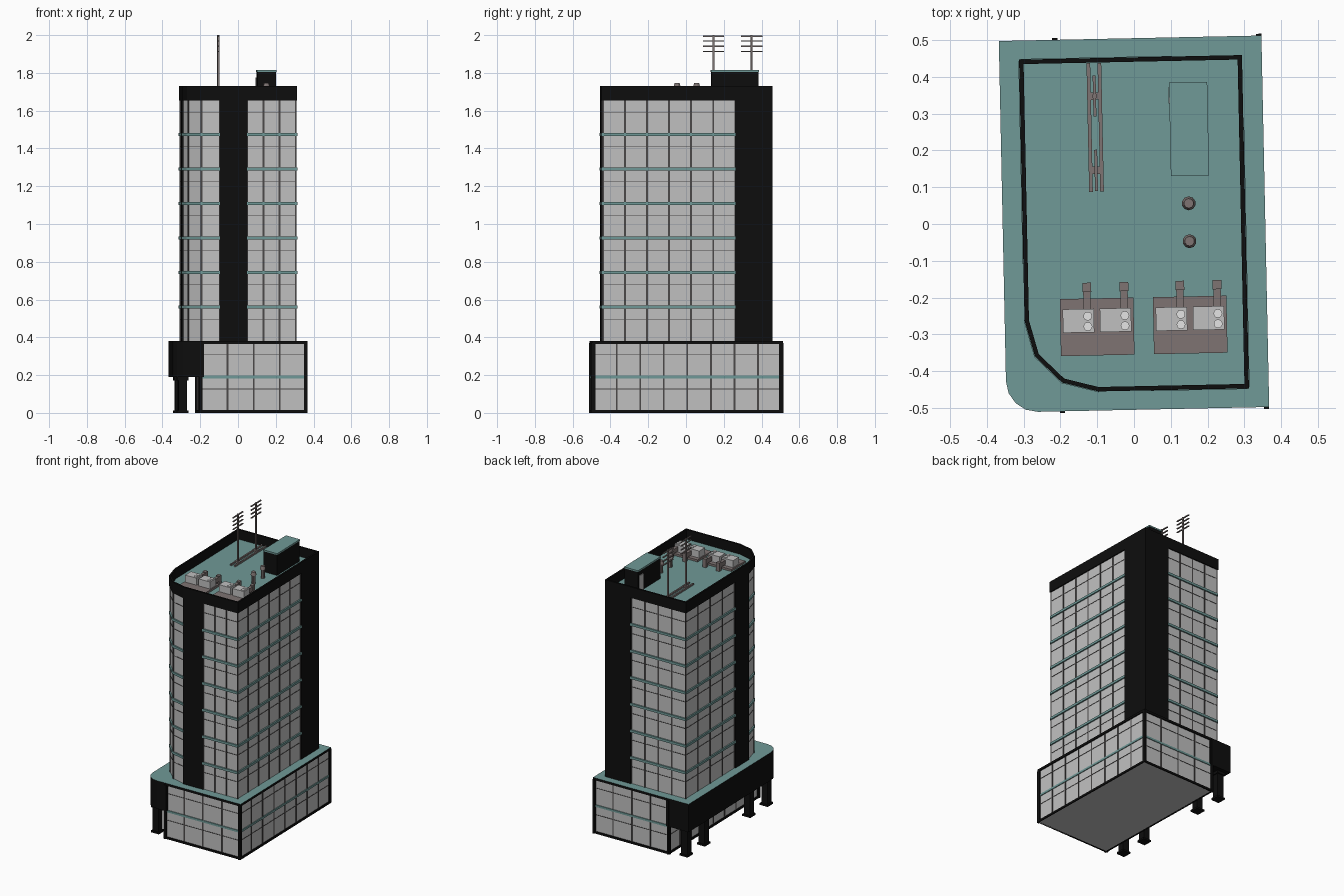
import bpy, bmesh, math
from mathutils import Matrix, Vector

if "Cube" in bpy.data.objects:
    bpy.data.objects.remove(bpy.data.objects["Cube"])

TURN = Matrix.Rotation(math.radians(1.2), 4, 'Z')   # whole block sits slightly askew


def material(name, rgb):
    m = bpy.data.materials.new(name)
    m.diffuse_color = (*rgb, 1)
    m.use_nodes = True
    m.node_tree.nodes["Principled BSDF"].inputs["Base Color"].default_value = m.diffuse_color
    return m


BLACK = material("black cladding", (0.004, 0.004, 0.004))
GLASS = material("pale grey panel", (0.53, 0.53, 0.53))
TEAL = material("teal", (0.16, 0.32, 0.31))
LINE = material("dark grey mullion", (0.07, 0.065, 0.065))
METAL = material("warm grey metal", (0.21, 0.175, 0.17))
WHITE = material("off white", (0.78, 0.78, 0.78))


def finish(name, bm, mat, top=None):
    """Make an object; faces looking up may take a second material."""
    bmesh.ops.recalc_face_normals(bm, faces=bm.faces)
    bm.normal_update()
    me = bpy.data.meshes.new(name)
    me.materials.append(mat)
    if top:
        me.materials.append(top)
        for f in bm.faces:
            f.material_index = 1 if f.normal.z > 0.9 else 0
    bm.transform(TURN)
    bm.to_mesh(me)
    bm.free()
    ob = bpy.data.objects.new(name, me)
    bpy.context.collection.objects.link(ob)
    return ob


def add_box(bm, x0, x1, y0, y1, z0, z1):
    m = Matrix.Translation(((x0 + x1) / 2, (y0 + y1) / 2, (z0 + z1) / 2))
    bmesh.ops.create_cube(bm, size=1, matrix=m @ Matrix.Diagonal((x1 - x0, y1 - y0, z1 - z0, 1)))


def boxes(name, mat, items, top=None):
    bm = bmesh.new()
    for b in items:
        add_box(bm, *b)
    return finish(name, bm, mat, top)


def add_cyl(bm, x, y, z0, z1, r, n, r2=None):
    bmesh.ops.create_cone(bm, cap_ends=True, segments=n, radius1=r, radius2=r2 or r,
                          depth=z1 - z0, matrix=Matrix.Translation((x, y, (z0 + z1) / 2)))


def prism(name, pts, z0, z1, mat, top=None):
    bm = bmesh.new()
    low = [bm.verts.new((x, y, z0)) for x, y in pts]
    high = [bm.verts.new((x, y, z1)) for x, y in pts]
    bm.faces.new(low[::-1])
    bm.faces.new(high)
    for i in range(len(pts)):
        bm.faces.new((low[i - 1], low[i], high[i], high[i - 1]))
    return finish(name, bm, mat, top)


def outline(hx, hy, r, n):
    """Rectangle with the front-left corner rounded, counter-clockwise."""
    arc = [(-hx + r + r * math.cos(a), -hy + r + r * math.sin(a))
           for a in (math.pi + math.pi / 2 * i / n for i in range(n + 1))]
    return [(hx, -hy), (hx, hy), (-hx, hy)] + arc


def add_bar(bm, p, q, z0, z1, out, ext=0.0):
    """Bar along a wall segment p-q standing proud of it by out."""
    p, q = Vector(p), Vector(q)
    d = (q - p).normalized()
    c = (p + q) / 2
    m = Matrix.Translation((c.x, c.y, (z0 + z1) / 2)) @ Matrix.Rotation(math.atan2(d.y, d.x), 4, 'Z')
    bmesh.ops.create_cube(bm, size=1, matrix=m @ Matrix.Diagonal(((q - p).length + 2 * ext, 2 * out, z1 - z0, 1)))


def grid(bm, p, q, n, z0, z1, rows):
    """Mullions at n bays plus thin transoms at the given heights."""
    p, q = Vector(p), Vector(q)
    d = (q - p).normalized() * 0.0045
    for i in range(n + 1):
        c = p.lerp(q, i / n)
        add_bar(bm, c - d, c + d, z0, z1, 0.003)
    for z in rows:
        add_bar(bm, p, q, z - 0.002, z + 0.002, 0.002)


# ---- podium ----
PX0, PX, PY = -0.205, 0.350, 0.498
boxes("podium_panels", GLASS, [(PX0, PX, -PY, PY, 0, 0.375)])
sides = [((PX0, -PY), (PX, -PY), 4, 0.375), ((PX, -PY), (PX, PY), 8, 0.375),
         ((PX, PY), (PX0, PY), 4, 0.375), ((PX0, PY), (PX0, -PY), 8, 0.19)]
lines, frame, bands = bmesh.new(), bmesh.new(), bmesh.new()
for p, q, n, h in sides:
    grid(lines, p, q, n, 0, h, [0.127, 0.31] if h > 0.2 else [0.127])
    add_bar(frame, p, q, 0, 0.014, 0.007, 0.007)
    if h > 0.2:
        add_bar(bands, p, q, 0.183, 0.197, 0.005)
for x in (PX0, PX):
    for y in (-PY, PY):
        add_box(frame, x - 0.012, x + 0.007, y - 0.007, y + 0.007, 0, 0.37)
        add_box(frame, x - 0.007, x + 0.007, y - 0.012, y + 0.012, 0, 0.37)
finish("podium_mullions", lines, LINE)
finish("podium_frame", frame, BLACK)
finish("podium_bands", bands, TEAL)
base = outline(0.357, 0.505, 0.085, 4)
prism("podium_roof", base, 0.365, 0.381, BLACK, TEAL)
# black overhang along the left side, on four pillars
edge = [(-0.19, -0.505), (-0.19, 0.505)] + [p for p in base if p[0] < -0.19]
prism("overhang", edge, 0.19, 0.366, BLACK)
pillars = bmesh.new()
for y in (0.45, 0.255, -0.25, -0.445):
    for h, a, b in ((0.023, 0, 0.19), (0.03, 0, 0.012), (0.03, 0.172, 0.19)):
        add_box(pillars, -0.303 - h, -0.303 + h, y - h, y + h, a, b)
finish("pillars", pillars, BLACK)

# ---- tower ----
TX, TY, R = 0.296, 0.446, 0.19
core = outline(TX, TY, R, 3)
prism("tower_panels", core, 0.38, 1.66, GLASS)
runs = [((0.04, -TY), (TX, -TY), 3), ((TX, -TY), (TX, 0.254), 6),
        ((0.11, TY), (-TX, TY), 4), ((-TX, TY), (-TX, -0.10), 4)]
runs += [(core[i], core[i + 1], 1) for i in range(3, 6)]
lines, bands = bmesh.new(), bmesh.new()
floors = [0.378 + 0.1825 * i for i in range(7)]
for p, q, n in runs:
    grid(lines, p, q, n, 0.38, 1.66, [z + 0.118 for z in floors])
    for z in floors[1:]:
        add_bar(bands, p, q, z - 0.008, z + 0.008, 0.009, 0.003)
finish("tower_mullions", lines, LINE)
finish("floor_bands", bands, TEAL)
# black vertical strips and black back-right corner
boxes("black_strips", BLACK, [(-0.108, 0.04, -0.453, -0.40, 0.38, 1.66),
                              (-0.303, -0.25, -0.25, -0.10, 0.38, 1.66),
                              (0.11, 0.303, 0.254, 0.453, 0.38, 1.655)])
prism("roof_floor", outline(0.302, 0.452, 0.196, 3), 1.655, 1.664, BLACK, TEAL)

# parapet ring
bm = bmesh.new()
loops = [[bm.verts.new((x, y, z)) for x, y in outline(0.303 - o, 0.453 - o, 0.197 - o, 3)]
         for o, z in ((0, 1.655), (0, 1.73), (0.012, 1.73), (0.012, 1.655))]
for k in range(4):
    a, b = loops[k], loops[(k + 1) % 4]
    for i in range(len(a)):
        j = (i + 1) % len(a)
        bm.faces.new((a[i], a[j], b[j], b[i]))
finish("parapet", bm, BLACK)

# ---- roof equipment ----
F = 1.663
boxes("stair_house", BLACK, [(0.105, 0.205, 0.13, 0.38, F, 1.807)])
boxes("stair_house_roof", TEAL, [(0.103, 0.207, 0.128, 0.382, 1.805, 1.815)])
boxes("stair_house_door", GLASS, [(0.101, 0.106, 0.325, 0.37, F, 1.775)])

# cooling units: two plinths, each with two boxes, ducts and paired fans
plinth, units, ducts, fans = [], [], [], bmesh.new()
for x in (-0.206, 0.047):
    plinth.append((x, x + 0.2, -0.355, -0.2, F, 1.678))
    for u in (x + 0.007, x + 0.108):
        units.append((u, u + 0.085, -0.292, -0.228, 1.678, 1.726))
        ducts.append((u + 0.057, u + 0.077, -0.23, -0.16, 1.685, 1.715))
        ducts.append((u + 0.055, u + 0.079, -0.182, -0.157, F, 1.722))
        for y in (-0.276, -0.248):
            add_cyl(fans, u + 0.068, y, 1.725, 1.731, 0.012, 12)
boxes("cooling_plinths", METAL, plinth)
boxes("cooling_units", GLASS, units)
boxes("cooling_ducts", METAL, ducts)
finish("cooling_fans", fans, WHITE)

vents = bmesh.new()
for y in (0.053, -0.05):
    add_cyl(vents, 0.15, y, F, 1.73, 0.013, 10)
    add_cyl(vents, 0.15, y, 1.725, 1.747, 0.019, 10, 0.013)
finish("roof_vents", vents, METAL)

# aerials: rails on the roof, two masts with four crossbars each
X = -0.10
aerial = [(X + s - 0.005, X + s + 0.005, 0.09, 0.44, F, 1.675) for s in (-0.015, 0.015)]
for y in (0.148, 0.35):
    aerial.append((X - 0.018, X + 0.018, y - 0.01, y + 0.01, F, 1.678))
    aerial.append((X - 0.005, X + 0.005, y - 0.005, y + 0.005, F, 2.0))
    for z in (1.914, 1.941, 1.968, 1.994):
        aerial.append((X - 0.004, X + 0.004, y - 0.056, y + 0.056, z - 0.003, z + 0.003))
boxes("aerials", METAL, aerial)
